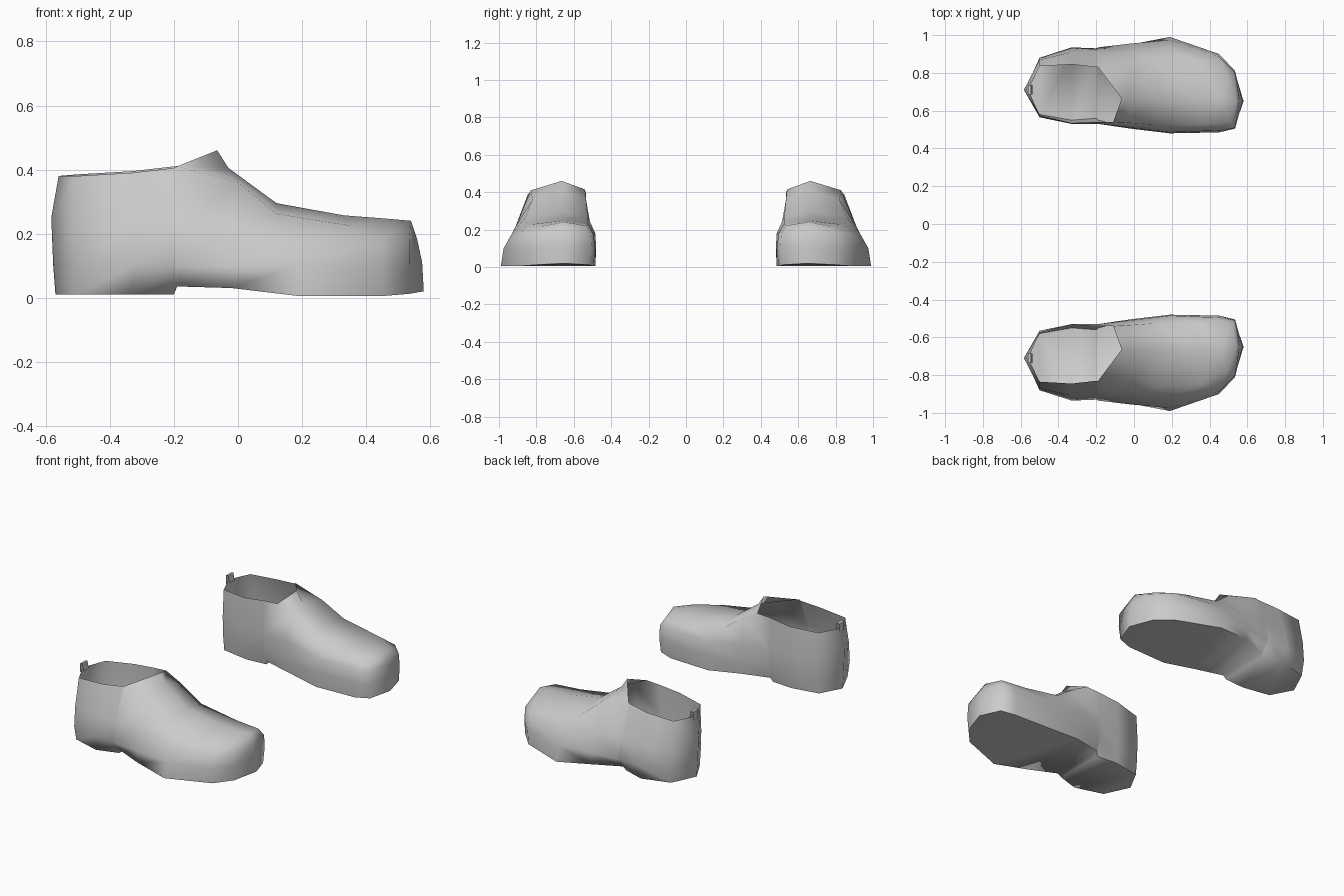
import bpy, bmesh, math

cube = bpy.data.objects.get("Cube")
if cube:
    bpy.data.objects.remove(cube, do_unlink=True)

# One plain grey for everything
grey = bpy.data.materials.new("plain grey")
grey.use_nodes = True
GREY = (0.6, 0.6, 0.6, 1)
grey.diffuse_color = GREY
grey.node_tree.nodes["Principled BSDF"].inputs["Base Color"].default_value = GREY

# Stations from heel to toe:
# x, sole z, inner y at sole/low/mid/rim, outer y at sole/low/mid/rim, rim z, rim x shift inner/outer
STATIONS = [
    (-.50, .01, .58, .57, .565, .575, .86, .88, .87, .835, .38, 0, 0),
    (-.33, .01, .55, .535, .53, .535, .91, .935, .91, .845, .39, 0, 0),
    (-.20, .01, .56, .535, .53, .54, .87, .93, .91, .83, .405, 0, 0),
    (-.19, .035, .55, .53, .53, .54, .88, .935, .91, .83, .41, .08, 0),
    (-.02, .03, .51, .505, .51, .535, .95, .955, .91, .82, .36, 0, .02),
    (.19, .005, .485, .48, .485, .525, .99, .975, .93, .86, .262, -.07, -.07),
    (.45, .005, .495, .485, .495, .525, .89, .9, .885, .85, .225, -.1, -.1),
    (.535, .012, .52, .505, .51, .535, .8, .81, .8, .775, .217, -.02, -.04),
]
# End points (x, z) at sole, low, mid and rim levels
HEEL = [(-.57, .01), (-.577, .1), (-.583, .25), (-.56, .38)]
TOE = [(.58, .02), (.575, .11), (.56, .18), (.54, .24)]
# Instep ridge (x, z), starting at the tongue tip
RIDGE = [(-.065, .46), (-.03, .405), (.12, .295), (.33, .257), (.46, .247)]
HEEL_Y, TOE_Y, RIDGE_Y = .71, .65, .665
FIRST = len(STATIONS) - len(RIDGE)


def finish(bm, name):
    bmesh.ops.recalc_face_normals(bm, faces=bm.faces)
    mesh = bpy.data.meshes.new(name)
    bm.to_mesh(mesh)
    bm.free()
    mesh.materials.append(grey)
    obj = bpy.data.objects.new(name, mesh)
    bpy.context.collection.objects.link(obj)
    return obj


def smooth(obj, angle):
    bpy.ops.object.select_all(action='DESELECT')
    obj.select_set(True)
    bpy.context.view_layer.objects.active = obj
    bpy.ops.object.shade_smooth_by_angle(angle=math.radians(angle))


def build_shoe(name, side):
    bm = bmesh.new()

    def vert(x, y, z):
        return bm.verts.new((x, y * side, z))

    inner, outer, heel, toe = [], [], [], []
    for level in range(4):
        inside, outside = [], []
        for s in STATIONS:
            z = (s[1], .1, .22 if s[0] < 0 else .18, s[10])[level]
            top = level == 3
            inside.append(vert(s[0] + top * s[11], s[2 + level], z + top * .005))
            outside.append(vert(s[0] + top * s[12], s[6 + level], z))
        inner.append(inside)
        outer.append(outside)
        heel.append(vert(HEEL[level][0], HEEL_Y, HEEL[level][1]))
        toe.append(vert(TOE[level][0], TOE_Y, TOE[level][1]))

    # Side walls, wrapping from heel to toe on both sides
    for rows in (inner, outer):
        full = [[heel[k]] + rows[k] + [toe[k]] for k in range(4)]
        for low, high in zip(full, full[1:]):
            for i in range(len(low) - 1):
                bm.faces.new((low[i], low[i + 1], high[i + 1], high[i]))

    # Sole with the heel step
    a, b = inner[0], outer[0]
    bm.faces.new((heel[0], a[0], b[0]))
    bm.faces.new((toe[0], a[-1], b[-1]))
    for i in range(len(a) - 1):
        bm.faces.new((a[i], a[i + 1], b[i + 1], b[i]))

    # Instep over the front, leaving the collar open
    ridge = [vert(x, RIDGE_Y, z) for x, z in RIDGE] + [toe[3]]
    for rim in (inner[3], outer[3]):
        edge = rim[FIRST:]
        for i in range(len(edge) - 1):
            bm.faces.new((edge[i], edge[i + 1], ridge[i + 1], ridge[i]))
        bm.faces.new((edge[-1], ridge[-1], ridge[-2]))
    smooth(finish(bm, name), 70)


def build_tab(name, side):
    # Small pull loop behind the collar
    bm = bmesh.new()
    path = [(-.562, .36), (-.562, .413), (-.546, .415), (-.538, .37)]
    rows = [[bm.verts.new((x, (HEEL_Y + dy) * side, z)) for x, z in path]
            for dy in (-.025, .025)]
    for i in range(len(path) - 1):
        bm.faces.new((rows[0][i], rows[0][i + 1], rows[1][i + 1], rows[1][i]))
    finish(bm, name)


for prefix, side in (("back", 1), ("front", -1)):
    build_shoe(prefix + "_shoe", side)
    build_tab(prefix + "_heel_tab", side)
